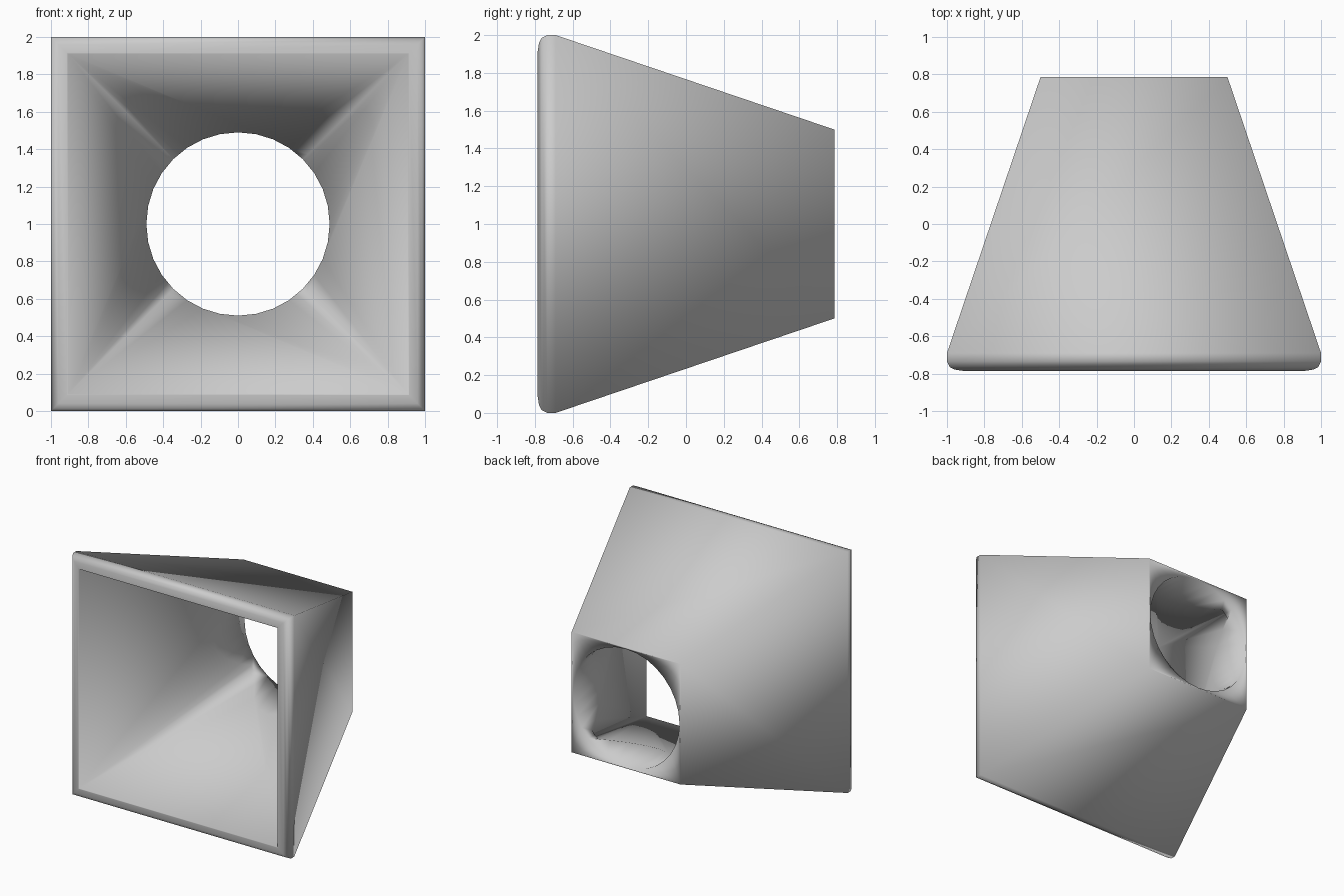
import bpy, bmesh, math

if "Cube" in bpy.data.objects:
    bpy.data.objects.remove(bpy.data.objects["Cube"])

CZ = 1.0          # height of the centre axis
BACK = 0.785


def square(h, y):
    return [(sx * h, y, CZ + sz * h)
            for sx, sz in ((1, 1), (-1, 1), (-1, -1), (1, -1))]


def circle(r, y, n=32):
    return [(r * math.cos(2 * math.pi * i / n), y,
             CZ + r * math.sin(2 * math.pi * i / n)) for i in range(n)]


def loft(name, sections):
    # Closed, smooth-shaded solid through matching cross-sections
    bm = bmesh.new()
    loops = [[bm.verts.new(p) for p in s] for s in sections]
    n = len(loops[0])
    for a, b in zip(loops, loops[1:]):
        for i in range(n):
            j = (i + 1) % n
            bm.faces.new((a[i], a[j], b[j], b[i]))
    bm.faces.new(loops[0])
    bm.faces.new(loops[-1])
    bmesh.ops.recalc_face_normals(bm, faces=bm.faces)
    for f in bm.faces:
        f.smooth = True
    mesh = bpy.data.meshes.new(name)
    bm.to_mesh(mesh)
    bm.free()
    obj = bpy.data.objects.new(name, mesh)
    bpy.context.collection.objects.link(obj)
    return obj


# Tapered body with a rounded front lip (half-width, depth)
profile = [(0.50, BACK), (1.0, -0.69), (1.0, -0.735), (0.985, -0.765),
           (0.96, -0.778), (0.915, -0.785)]
body = loft("tapered_housing", [square(h, y) for h, y in profile])


# Pyramid-shaped cavity and round back opening
def cavity_half(y):
    return 0.91 + (0.342 - 0.91) * (y + BACK) / (2 * BACK)


cavity = loft("cavity_cutter", [square(cavity_half(y), y) for y in (-0.9, 0.7)])
bore = loft("bore_cutter", [circle(0.49, y) for y in (0.25, 0.9)])

for cutter in (cavity, bore):
    mod = body.modifiers.new(cutter.name, 'BOOLEAN')
    mod.operation = 'DIFFERENCE'
    mod.solver = 'EXACT'
    mod.object = cutter
    bpy.context.view_layer.objects.active = body
    bpy.ops.object.modifier_apply(modifier=mod.name)
    bpy.data.objects.remove(cutter)
